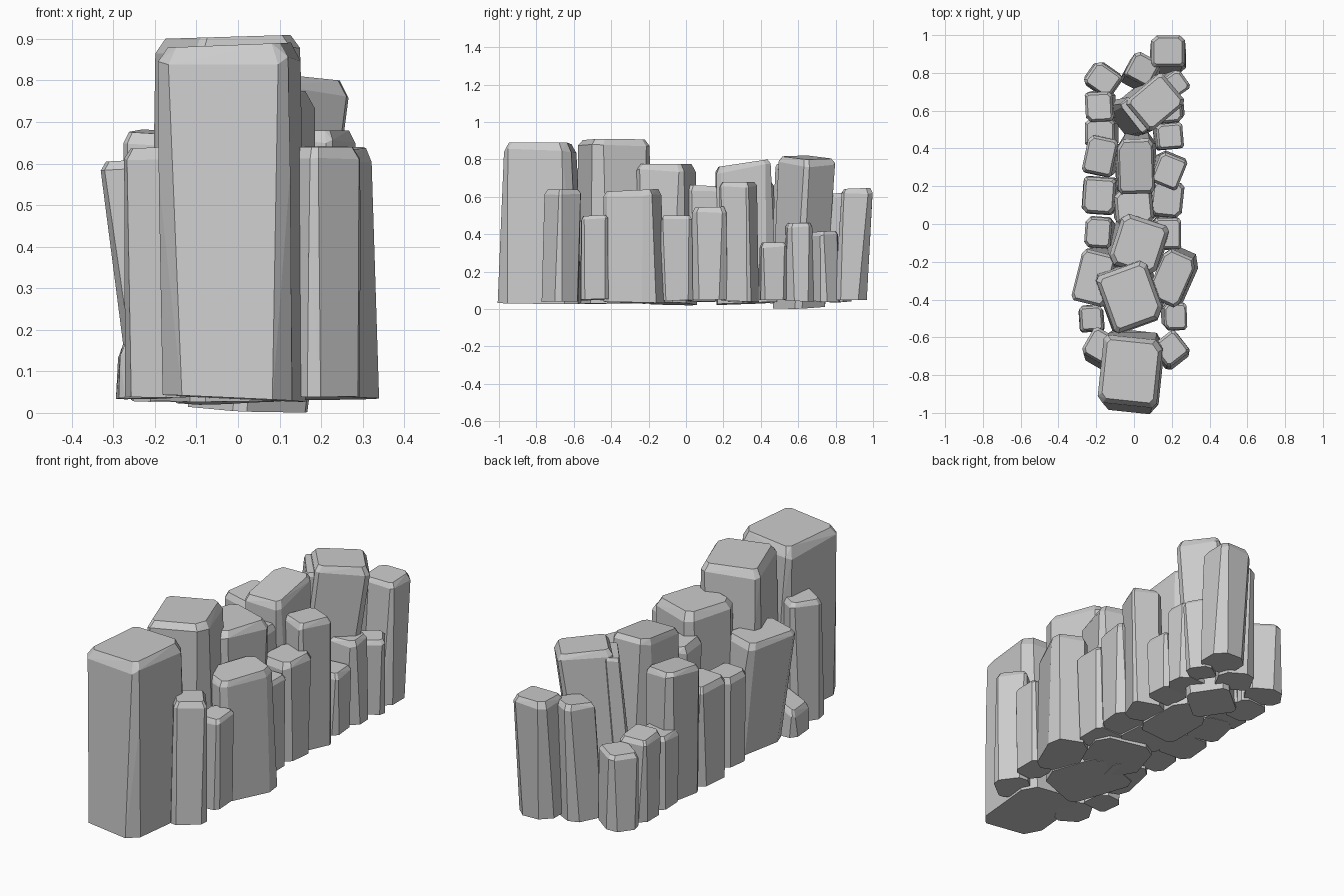
import bpy, bmesh, math, random
from mathutils import Vector, Matrix

random.seed(7)


def outline(w, d, cuts):
    # rectangle with four unequal corner cuts, counter-clockwise
    pts = []
    for (sx, sy), c in zip(((-1, -1), (1, -1), (1, 1), (-1, 1)), cuts):
        a = Vector((sx * (w / 2 - c * w), sy * d / 2))
        b = Vector((sx * w / 2, sy * (d / 2 - c * d)))
        pts += [b, a] if sx * sy > 0 else [a, b]
    return pts


def column(name, x, y, w, d, rot, h, base=(0, 0), grow=(1.08, 1.08), slope=(0, 0), foot=0.035):
    # chiselled stone prism: foot ring, faceted waist, shoulder, inset cap
    cuts = [random.uniform(0.05, 0.17) for _ in range(4)]
    low_cuts = [min(0.33, c + random.uniform(0.02, 0.14)) for c in cuts]
    turn = Matrix.Rotation(math.radians(rot), 2)
    top, low = outline(w, d, cuts), outline(w * grow[0], d * grow[1], low_cuts)
    bev = 0.09 * min(w, d) + 0.006
    bot_slope = random.uniform(-0.05, 0.05), random.uniform(-0.05, 0.05)
    bm = bmesh.new()
    for i in range(8):
        t, l = turn @ top[i], turn @ low[i]
        tilt = t.x * slope[0] + t.y * slope[1]
        foot_z = foot + l.x * bot_slope[0] + l.y * bot_slope[1]
        bm.verts.new((x + base[0] + l.x, y + base[1] + l.y, max(0, foot_z)))
        sh = h - bev * random.uniform(0.9, 1.6) + tilt
        bm.verts.new((x + t.x, y + t.y, sh))
        k = 1 - 1.4 * bev / max(w, d)
        bm.verts.new((x + t.x * k, y + t.y * k, h + tilt * k))
        if i % 3 == 0:
            f = random.uniform(0.6, 0.8)
            m = l.lerp(t, f) * 1.015
            bm.verts.new((x + base[0] * (1 - f) + m.x, y + base[1] * (1 - f) + m.y,
                          foot + (h - foot) * f))
    bmesh.ops.convex_hull(bm, input=bm.verts)
    loose = [v for v in bm.verts if not v.link_faces]
    bmesh.ops.delete(bm, geom=loose, context='VERTS')
    bmesh.ops.dissolve_limit(bm, angle_limit=math.radians(3), verts=bm.verts, edges=bm.edges)
    bmesh.ops.recalc_face_normals(bm, faces=bm.faces)
    me = bpy.data.meshes.new(name)
    bm.to_mesh(me)
    bm.free()
    bpy.context.collection.objects.link(bpy.data.objects.new(name, me))


# tall columns along the ridge, front to back
ridge = [
    (-0.02, -0.78, 0.315, 0.36, -6, 0.885, (0.01, 0.00), (1.0, 1.2), (0.04, 0.0), 0.035),
    (-0.02, -0.385, 0.28, 0.32, 20, 0.905, (0.00, 0.01), (1.1, 1.1), (0.03, 0.0), 0.03),
    (0.025, -0.11, 0.26, 0.28, -18, 0.775, (-0.01, -0.01), (1.12, 1.12), (0.0, 0.0), 0.03),
    (0.00, 0.09, 0.20, 0.18, 5, 0.66, (0.00, 0.0), (1.1, 1.1), (0.0, -0.05), 0.04),
    (0.01, 0.305, 0.19, 0.29, 2, 0.78, (0.00, 0.02), (1.15, 1.1), (0.0, 0.15), 0.03),
    (0.01, 0.575, 0.07, 0.20, 38, 0.78, (-0.06, -0.02), (1.4, 1.1), (0.0, 0.05), 0.03),
    (0.115, 0.645, 0.21, 0.25, -50, 0.81, (-0.09, -0.04), (1.0, 0.95), (-0.08, -0.03), 0.008),
    (0.045, 0.82, 0.15, 0.15, -28, 0.62, (-0.01, -0.03), (1.15, 1.1), (0.0, 0.1), 0.04),
    (0.18, 0.915, 0.18, 0.165, 0, 0.645, (0.00, -0.035), (1.05, 1.05), (0.0, 0.04), 0.05),
]
# shorter columns leaning on the right flank
right = [
    (0.195, -0.66, 0.15, 0.15, 38, 0.64, (0.0, -0.01), (1.1, 1.1), (0.0, 0.0), 0.04),
    (0.22, -0.49, 0.12, 0.14, 2, 0.50, (-0.01, 0.0), (1.1, 1.05), (0.0, 0.05), 0.05),
    (0.20, -0.285, 0.18, 0.28, -24, 0.635, (0.015, 0.01), (1.08, 1.08), (0.0, 0.05), 0.035),
    (0.18, -0.05, 0.14, 0.165, 0, 0.50, (-0.01, 0.0), (1.1, 1.05), (0.0, 0.0), 0.045),
    (0.175, 0.13, 0.17, 0.185, -6, 0.545, (-0.01, 0.0), (1.1, 1.05), (0.0, 0.03), 0.05),
    (0.185, 0.28, 0.15, 0.17, -22, 0.68, (-0.01, 0.01), (1.1, 1.05), (0.0, 0.0), 0.04),
    (0.19, 0.465, 0.14, 0.135, 5, 0.355, (-0.01, 0.0), (1.1, 1.05), (0.0, 0.0), 0.05),
    (0.185, 0.605, 0.14, 0.135, 5, 0.46, (0.0, 0.0), (1.15, 1.15), (0.0, 0.0), 0.045),
    (0.22, 0.74, 0.12, 0.12, 35, 0.415, (-0.01, 0.01), (1.05, 1.05), (0.0, 0.05), 0.04),
]
# shorter columns leaning on the left flank
left = [
    (-0.18, -0.645, 0.15, 0.16, -30, 0.64, (0.00, -0.02), (1.1, 1.1), (0.05, 0.0), 0.04),
    (-0.225, -0.50, 0.12, 0.13, 4, 0.19, (0.0, 0.0), (1.1, 1.1), (0.5, 0.0), 0.035),
    (-0.215, -0.285, 0.18, 0.28, -14, 0.61, (0.07, 0.01), (1.05, 1.05), (0.05, 0.0), 0.035),
    (-0.19, -0.045, 0.14, 0.16, -4, 0.495, (0.01, 0.0), (1.1, 1.05), (0.0, 0.0), 0.05),
    (-0.185, 0.15, 0.17, 0.19, -4, 0.535, (0.01, 0.0), (1.15, 1.05), (0.0, 0.0), 0.04),
    (-0.18, 0.36, 0.16, 0.20, -12, 0.675, (0.01, 0.0), (1.1, 1.05), (-0.05, 0.05), 0.04),
    (-0.18, 0.485, 0.16, 0.135, 0, 0.40, (0.01, 0.0), (1.1, 1.1), (0.0, 0.0), 0.04),
    (-0.185, 0.62, 0.145, 0.155, 3, 0.44, (0.01, 0.0), (1.1, 1.1), (0.0, -0.05), 0.03),
    (-0.165, 0.765, 0.16, 0.14, -35, 0.41, (0.0, 0.0), (1.1, 1.1), (0.0, 0.0), 0.04),
]
for group, rows in (("ridge", ridge), ("right", right), ("left", left)):
    for i, r in enumerate(rows):
        column(f"{group}_column_{i + 1}", *r)
